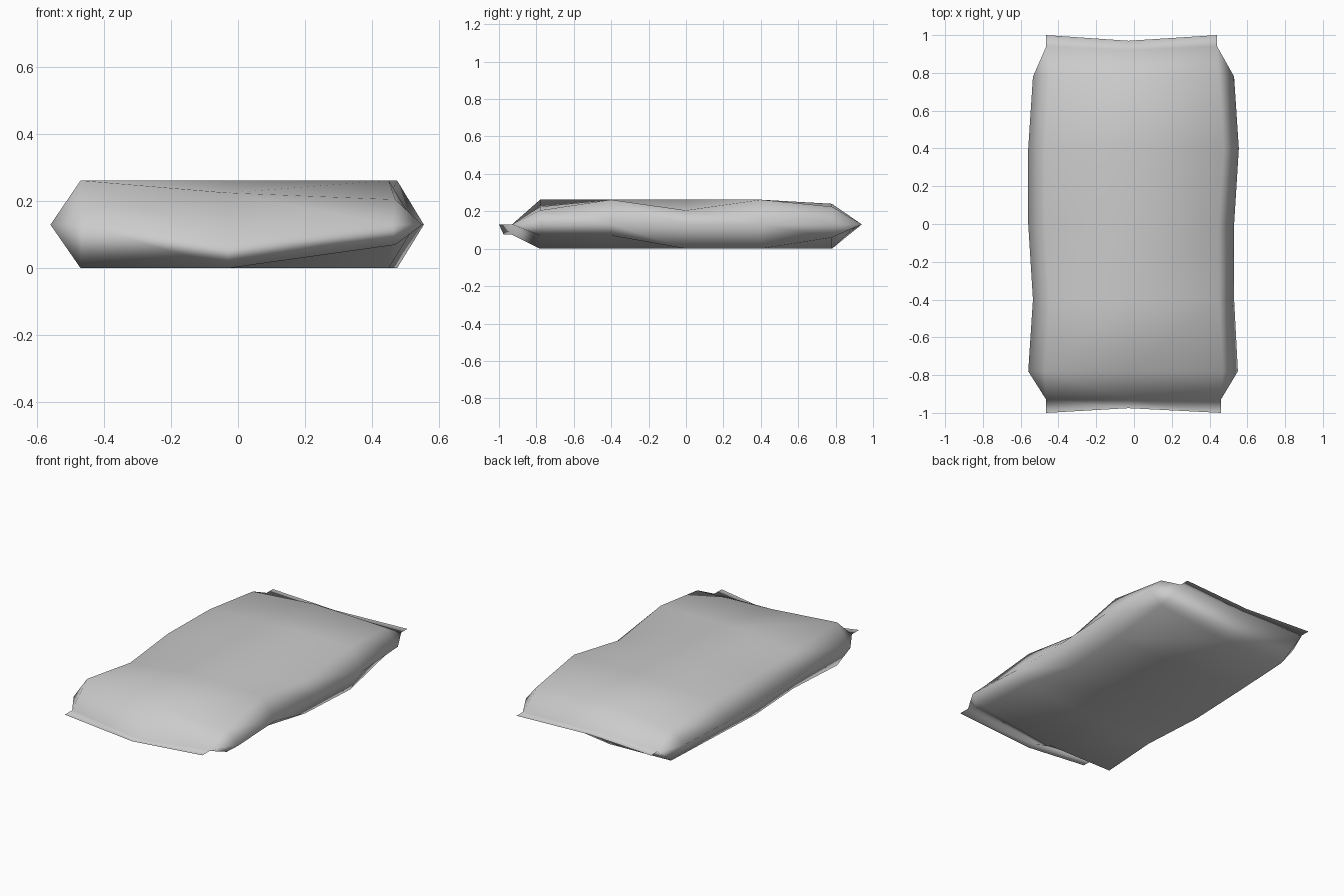
import bpy, bmesh

if "Cube" in bpy.data.objects:
    bpy.data.objects.remove(bpy.data.objects["Cube"], do_unlink=True)

grey = bpy.data.materials.new("pale_grey")
grey.use_nodes = True
grey.diffuse_color = (0.6, 0.6, 0.6, 1)
grey.node_tree.nodes["Principled BSDF"].inputs["Base Color"].default_value = (0.6, 0.6, 0.6, 1)

SEAM_Z = 0.13
MID_X = -0.03

# Pouch rows: y, left edge x, right edge x, top heights (left, middle, right), bottom heights (left, right)
ROWS = [
    (-0.78, -0.56, 0.55, (0.262, 0.225, 0.205), (0.0, 0.07)),
    (-0.40, -0.535, 0.53, (0.222, 0.262, 0.262), (0.0, 0.07)),
    (0.00, -0.56, 0.53, (0.24, 0.262, 0.205), (0.0, 0.0)),
    (0.40, -0.56, 0.555, (0.235, 0.262, 0.262), (0.015, 0.0)),
    (0.78, -0.535, 0.53, (0.205, 0.24, 0.225), (0.01, 0.06)),
]

bm = bmesh.new()


def pouch_ring(y, left, right, top, bottom):
    """Eight-sided cross-section, from the left edge over the top and back below."""
    tl, tr = left + 0.09, right - 0.08
    points = [(left, SEAM_Z), (tl, top[0]), (MID_X, top[1]), (tr, top[2]),
              (right, SEAM_Z), (tr, bottom[1]), (MID_X, 0), (tl, bottom[0])]
    return [bm.verts.new((x, y, z)) for x, z in points]


def crimp_line(xs, ys, zs):
    return [bm.verts.new(p) for p in zip(xs, ys, zs)]


def bridge(a, b):
    for i in range(len(a) - 1):
        corners = list(dict.fromkeys((a[i], a[i + 1], b[i + 1], b[i])))
        if len(corners) > 2:
            bm.faces.new(corners)


# Filled body
rings = [pouch_ring(*row) for row in ROWS]
for a, b in zip(rings, rings[1:]):
    bridge(a + a[:1], b + b[:1])

# Pinched ends with a thin sealed flap on each
front_x, back_x = (-0.465, MID_X, 0.46), (-0.465, MID_X, 0.44)
front_z = (SEAM_Z, 0.075, SEAM_Z)
back_z = (SEAM_Z,) * 3
ends = [
    (rings[0], crimp_line(front_x, (-0.93, -0.93, -0.93), front_z),
     crimp_line(front_x, (-1, -0.975, -1), front_z)),
    (rings[-1], crimp_line(back_x, (0.94, 0.92, 0.94), back_z),
     crimp_line(back_x, (1, 0.97, 1), back_z)),
]
for ring, seam, tip in ends:
    l, m, r = seam
    bridge(ring + ring[:1], [l, l, m, r, r, r, m, l, l])
    bridge(seam, tip)

bmesh.ops.recalc_face_normals(bm, faces=bm.faces)
for face in bm.faces:
    face.smooth = True
    # Flap sheets face upwards
    if all(abs(v.co.y) > 0.9 for v in face.verts) and face.normal.z < 0:
        face.normal_flip()

mesh = bpy.data.meshes.new("sealed_pouch")
bm.to_mesh(mesh)
bm.free()
mesh.materials.append(grey)
pouch = bpy.data.objects.new("sealed_pouch", mesh)
bpy.context.collection.objects.link(pouch)
